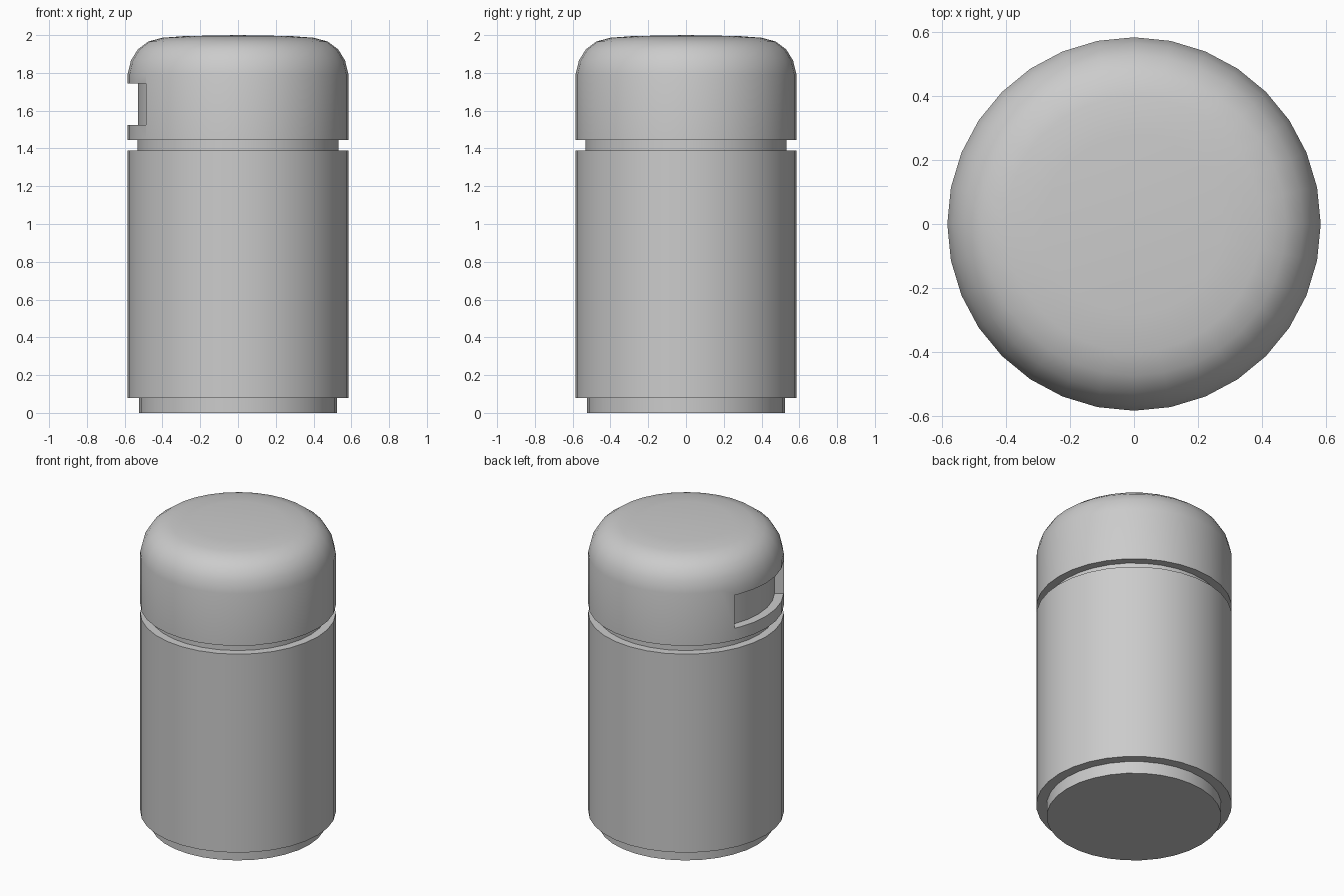
import bpy
import bmesh
from math import cos, sin, radians, pi

SEGMENTS = 32

cube = bpy.data.objects.get("Cube")
if cube:
    bpy.data.objects.remove(cube, do_unlink=True)

# Single grey finish
grey = bpy.data.materials.new("matte grey")
grey.use_nodes = True
colour = (0.6, 0.6, 0.6, 1)
grey.diffuse_color = colour
grey.node_tree.nodes["Principled BSDF"].inputs["Base Color"].default_value = colour


def add_object(name, bm):
    bmesh.ops.recalc_face_normals(bm, faces=bm.faces)
    mesh = bpy.data.meshes.new(name)
    bm.to_mesh(mesh)
    bm.free()
    mesh.materials.append(grey)
    obj = bpy.data.objects.new(name, mesh)
    bpy.context.collection.objects.link(obj)
    return obj


def lathe(name, profile):
    """Revolve (radius, height) points that start and end on the z axis."""
    bm = bmesh.new()
    verts = [bm.verts.new((r, 0, z)) for r, z in profile]
    edges = [bm.edges.new(pair) for pair in zip(verts, verts[1:])]
    bmesh.ops.spin(bm, geom=verts + edges, cent=(0, 0, 0), axis=(0, 0, 1),
                   angle=2 * pi, steps=SEGMENTS)
    bmesh.ops.remove_doubles(bm, verts=bm.verts, dist=0.0005)
    return add_object(name, bm)


def arc_block(name, inner, outer, start, end, bottom, top):
    """Solid slice of a ring, its bends in line with the lathe segments."""
    step = 360 / SEGMENTS
    inside = [i * step for i in range(SEGMENTS) if start < i * step < end]
    angles = [radians(a) for a in [start, *inside, end]]
    outline = [(inner * cos(a), inner * sin(a), bottom) for a in angles]
    outline += [(outer * cos(a), outer * sin(a), bottom) for a in reversed(angles)]
    bm = bmesh.new()
    face = bm.faces.new([bm.verts.new(p) for p in outline])
    lifted = bmesh.ops.extrude_face_region(bm, geom=[face])["geom"]
    moved = [g for g in lifted if isinstance(g, bmesh.types.BMVert)]
    bmesh.ops.translate(bm, verts=moved, vec=(0, 0, top - bottom))
    return add_object(name, bm)


# Container with recessed foot and neck
body = lathe("body", [(0, 0), (0.523, 0), (0.523, 0.08), (0.585, 0.08),
                      (0.585, 1.39), (0.533, 1.39), (0.533, 1.48), (0, 1.48)])

# Domed lid
lid = lathe("lid", [(0, 1.445), (0.585, 1.445), (0.585, 1.79), (0.567, 1.865),
                    (0.53, 1.925), (0.475, 1.966), (0.40, 1.986),
                    (0.28, 1.995), (0, 2.0)])

# Curved slot cut into the side of the lid
cutter = arc_block("slot_cutter", 0.53, 0.7, 155, 213.75, 1.525, 1.743)
cutter.hide_render = True
cut = lid.modifiers.new("slot", 'BOOLEAN')
cut.operation = 'DIFFERENCE'
cut.solver = 'EXACT'
cut.object = cutter
bpy.ops.object.select_all(action='DESELECT')
bpy.context.view_layer.objects.active = lid
lid.select_set(True)
bpy.ops.object.modifier_apply(modifier=cut.name)
bpy.data.objects.remove(cutter, do_unlink=True)

# Smooth sides with crisp rims
body.select_set(True)
bpy.ops.object.shade_smooth_by_angle(angle=radians(35))
